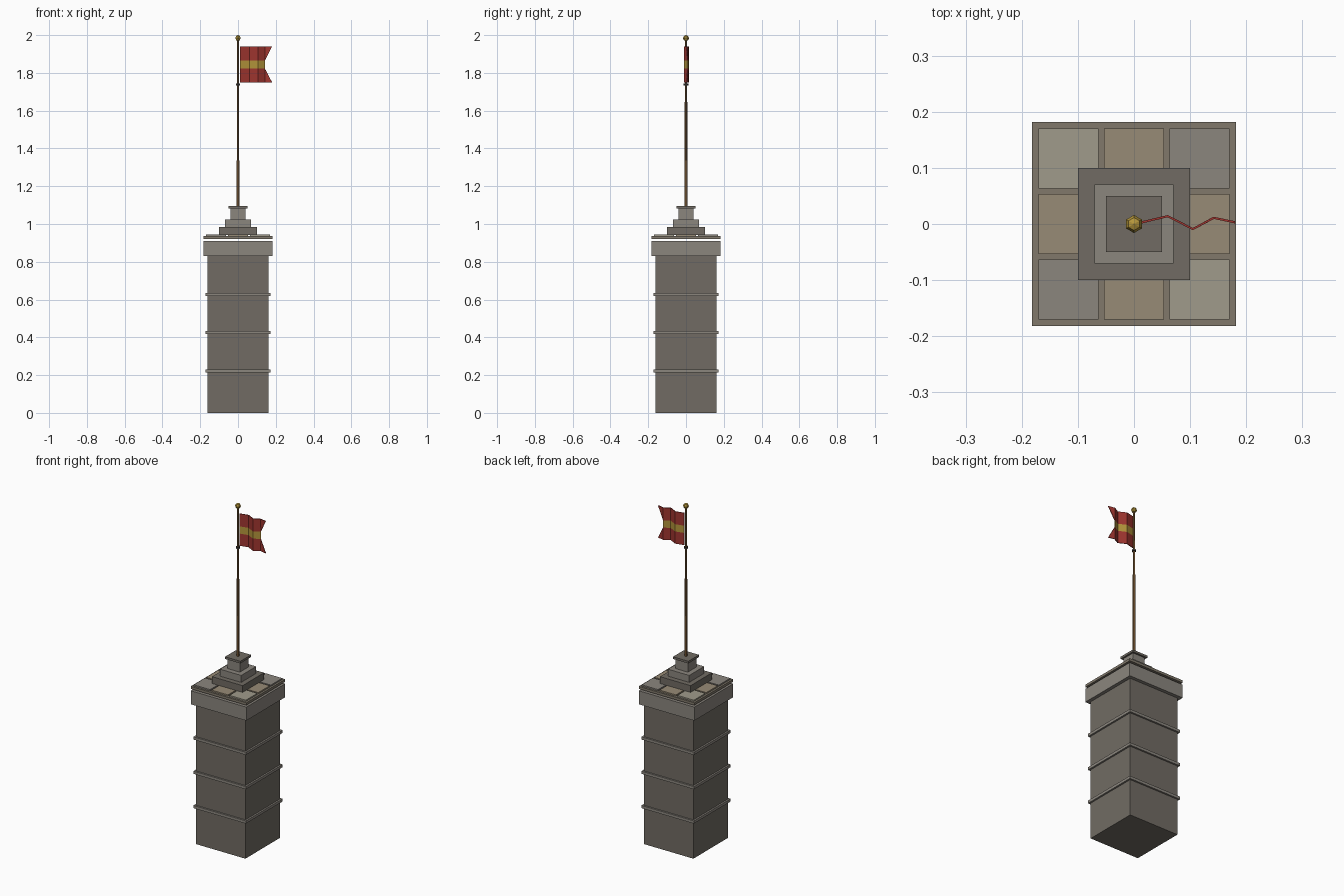
import bpy, bmesh

if "Cube" in bpy.data.objects:
    bpy.data.objects.remove(bpy.data.objects["Cube"])


def material(name, r, g, b):
    m = bpy.data.materials.new(name)
    # sRGB to linear
    m.diffuse_color = (r ** 2.2, g ** 2.2, b ** 2.2, 1)
    m.use_nodes = True
    m.node_tree.nodes["Principled BSDF"].inputs["Base Color"].default_value = m.diffuse_color
    return m


DARK = material("dark_stone", .44, .42, .39)
LIGHT = material("light_stone", .54, .52, .49)
GROUT = material("grout", .50, .47, .42)
TILE_PALE = material("pale_tile", .62, .60, .54)
TILE_TAN = material("tan_tile", .59, .54, .46)
TILE_GREY = material("grey_tile", .54, .52, .49)
WOOD = material("wood", .50, .37, .23)
METAL = material("dark_metal", .25, .24, .23)
GOLD = material("gold", .70, .58, .24)
RED = material("red_cloth", .62, .22, .20)


def finish(name, bm, *mats):
    bmesh.ops.recalc_face_normals(bm, faces=bm.faces)
    me = bpy.data.meshes.new(name)
    bm.to_mesh(me)
    bm.free()
    for m in mats:
        me.materials.append(m)
    ob = bpy.data.objects.new(name, me)
    bpy.context.collection.objects.link(ob)
    return ob


def block(name, half, z0, z1, mat, x=0, y=0):
    bm = bmesh.new()
    bmesh.ops.create_cube(bm, size=1)
    for v in bm.verts:
        v.co = (x + v.co.x * 2 * half, y + v.co.y * 2 * half,
                (z0 + z1) / 2 + v.co.z * (z1 - z0))
    return finish(name, bm, mat)


def rod(name, r0, r1, z0, z1, mat, sides=6):
    bm = bmesh.new()
    bmesh.ops.create_cone(bm, cap_ends=True, segments=sides,
                          radius1=r0, radius2=r1, depth=z1 - z0)
    bmesh.ops.translate(bm, verts=bm.verts, vec=(0, 0, (z0 + z1) / 2))
    return finish(name, bm, mat)


# Tower shaft, string courses and crown
block("tower_shaft", .162, 0, .83, DARK)
for i, z in enumerate((.222, .425, .628)):
    block(f"tower_band_{i}", .172, z - .008, z + .008, LIGHT)
block("tower_crown", .182, .83, .91, LIGHT)

# Paved platform
block("platform_slab", .182, .921, .936, GROUT)
layout = ((TILE_GREY, TILE_TAN, TILE_PALE),
          (TILE_TAN, TILE_GREY, TILE_TAN),
          (TILE_PALE, TILE_TAN, TILE_GREY))
for j, row in enumerate(layout):
    for i, mat in enumerate(row):
        block(f"tile_{i}_{j}", .0535, .934, .944, mat,
              (i - 1) * .117, (j - 1) * .117)

# Stepped flag base
block("base_step_lower", .10, .942, .984, DARK)
block("base_step_upper", .07, .984, 1.025, LIGHT)
block("base_neck", .04, 1.025, 1.085, LIGHT)
block("base_cap", .05, 1.083, 1.096, DARK)

# Flagpole in tapering sections, collar and finial
rod("pole_lower", .009, .0085, 1.095, 1.335, WOOD)
rod("pole_middle", .007, .0065, 1.335, 1.74, WOOD)
rod("pole_upper", .0065, .005, 1.74, 1.975, WOOD)
rod("pole_collar", .012, .012, 1.733, 1.743, METAL)
bm = bmesh.new()
bmesh.ops.create_uvsphere(bm, u_segments=6, v_segments=4, radius=.016)
bmesh.ops.translate(bm, verts=bm.verts, vec=(0, 0, 1.984))
finish("finial", bm, GOLD)

# Rippled swallowtail flag with a gold stripe
wave = ((.010, .002), (.060, .014), (.105, -.009), (.142, .011))
levels = (1.75, 1.822, 1.865, 1.94)
bm = bmesh.new()
grid = [[bm.verts.new((x, y, z)) for z in levels] for x, y in wave]
for a, b in zip(grid, grid[1:]):
    for k in range(3):
        f = bm.faces.new((a[k], b[k], b[k + 1], a[k + 1]))
        f.material_index = int(k == 1)
end = grid[-1]
bm.faces.new((end[0], bm.verts.new((.18, .003, levels[0])), end[1]))
bm.faces.new((end[2], bm.verts.new((.18, .003, levels[3])), end[3]))
flag = finish("flag", bm, RED, GOLD)
solid = flag.modifiers.new("thickness", 'SOLIDIFY')
solid.thickness = .004
solid.offset = 0
